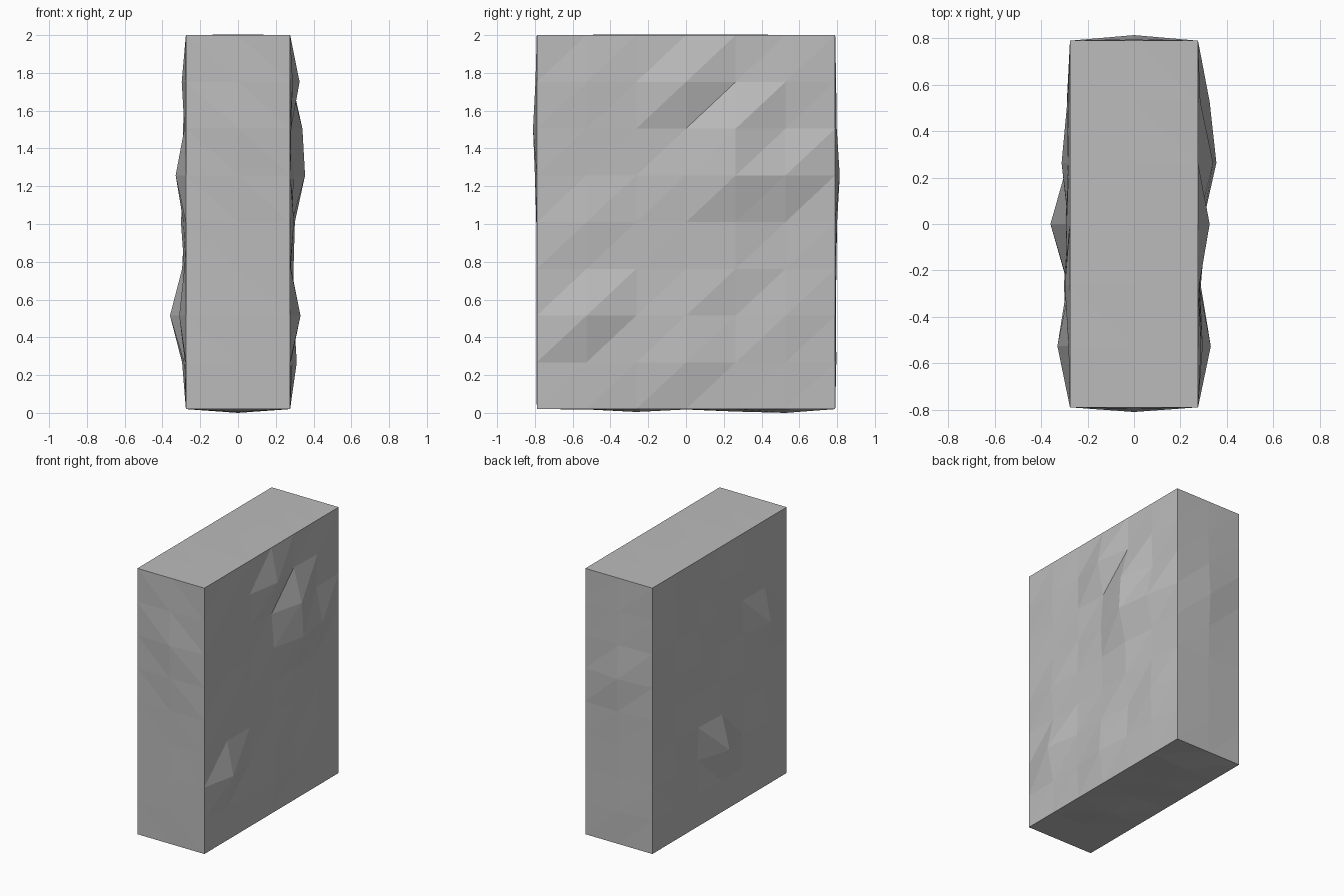
import bpy
import bmesh
import random
from mathutils import Vector

random.seed(4)
cube = bpy.data.objects.get("Cube")
if cube:
    bpy.data.objects.remove(cube, do_unlink=True)

stone = bpy.data.materials.new("grey_stone")
stone.use_nodes = True
GREY = (0.5, 0.5, 0.5, 1)
stone.diffuse_color = GREY
stone.node_tree.nodes["Principled BSDF"].inputs["Base Color"].default_value = GREY

HALF = Vector((0.276, 0.79, 0.99))
CENTRE = Vector((0, 0, 1.01))
CELLS = (2, 6, 8)


def panel(bm, axis, sign, u, v, bumps, filler, rising):
    """One side of the slab: a triangulated grid with inner points pushed out."""
    nu, nv = CELLS[u], CELLS[v]
    grid = {}
    for i in range(nu + 1):
        for j in range(nv + 1):
            p = Vector((0, 0, 0))
            p[u] = HALF[u] * (2 * i / nu - 1)
            p[v] = HALF[v] * (2 * j / nv - 1)
            inner = 0 < i < nu and 0 < j < nv
            push = bumps.get((i, j), random.uniform(0, filler)) if inner else 0
            p[axis] = sign * (HALF[axis] + push)
            grid[i, j] = bm.verts.new(p + CENTRE)
    for i in range(nu):
        for j in range(nv):
            a, b = grid[i, j], grid[i + 1, j]
            c, d = grid[i + 1, j + 1], grid[i, j + 1]
            tris = ((a, b, c), (a, c, d)) if rising else ((a, b, d), (b, c, d))
            for t in tris:
                bm.faces.new(t)


X, Y, Z = range(3)
bm = bmesh.new()

# Broad sides, with the main chipped peaks
panel(bm, X, 1, Y, Z, {
    (4, 5): .079, (4, 6): .065, (5, 5): .05, (3, 7): .05, (1, 2): .055,
    (3, 1): .035, (3, 2): .02, (4, 2): 0, (4, 3): .018, (4, 4): .025,
    (5, 2): .02, (4, 7): 0, (3, 6): 0, (5, 6): 0, (5, 7): .01,
    (3, 4): .01, (3, 5): .02, (3, 3): .005, (2, 6): .005, (2, 7): .005,
    (1, 4): .02, (1, 3): .003, (2, 3): .005}, .015, True)
panel(bm, X, -1, Y, Z, {
    (1, 5): .054, (4, 5): .036, (3, 2): .084, (1, 2): .035,
    (2, 7): .022, (2, 4): .026, (3, 3): .02, (3, 1): .02}, .015, True)

# Narrow front and back
panel(bm, Y, -1, X, Z, {(1, 6): .02, (1, 5): .01, (1, 7): .007}, .006, False)
panel(bm, Y, 1, X, Z, {(1, 5): .024, (1, 4): .01, (1, 6): .008}, .006, False)

# Top and underside
panel(bm, Z, 1, X, Y, {}, .004, False)
panel(bm, Z, -1, X, Y, {(1, 2): .015, (1, 3): .002, (1, 5): .02, (1, 4): .013},
      .008, False)

bmesh.ops.remove_doubles(bm, verts=bm.verts[:], dist=0.0005)
bmesh.ops.recalc_face_normals(bm, faces=bm.faces[:])
mesh = bpy.data.meshes.new("stone_slab")
bm.to_mesh(mesh)
bm.free()
mesh.materials.append(stone)
slab = bpy.data.objects.new("stone_slab", mesh)
bpy.context.collection.objects.link(slab)
